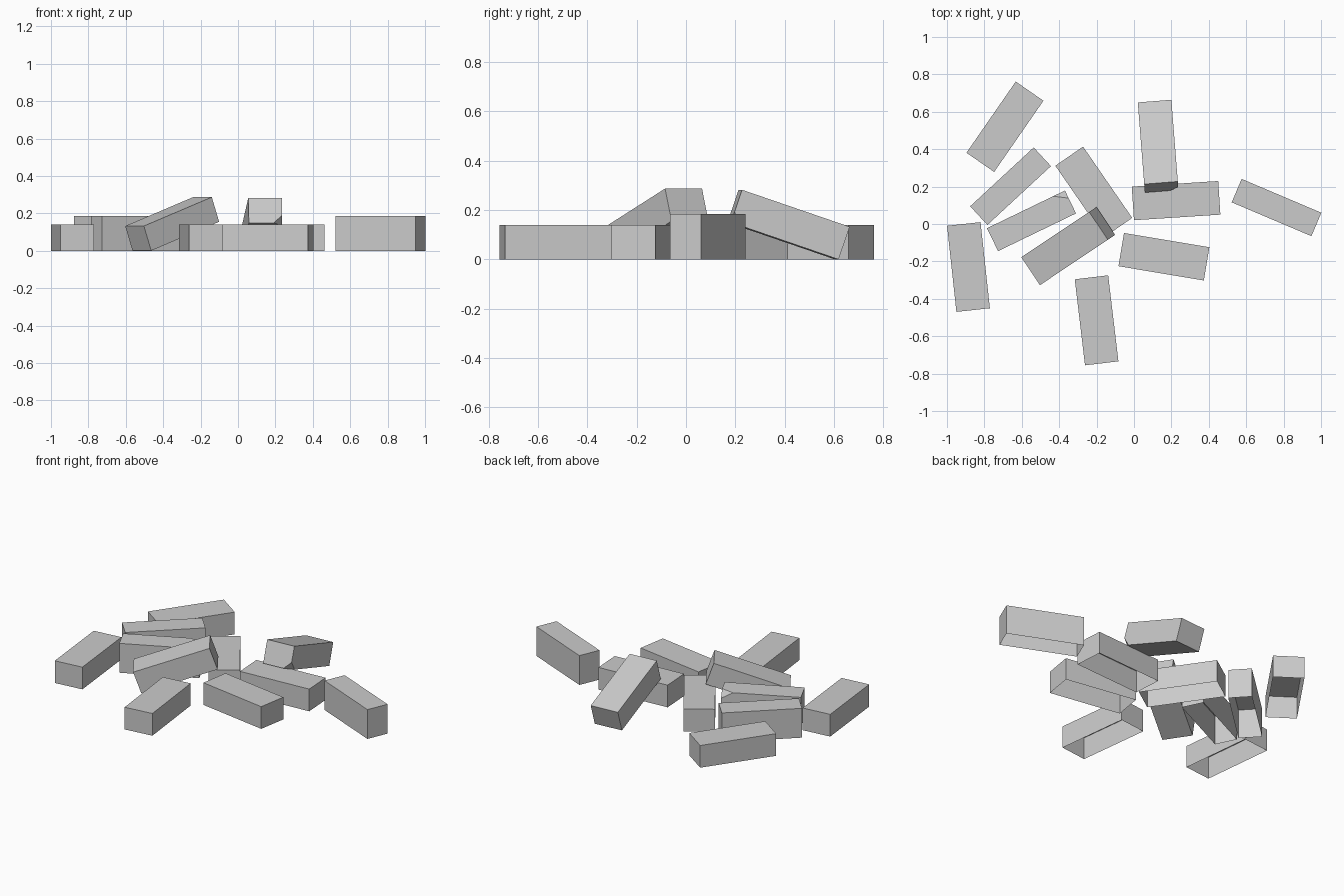
import bpy, bmesh
from math import radians
from mathutils import Vector, Matrix

cube = bpy.data.objects.get("Cube")
if cube:
    bpy.data.objects.remove(cube, do_unlink=True)

GREY = (0.6, 0.6, 0.6, 1)
mat = bpy.data.materials.new("brick_grey")
mat.use_nodes = True
mat.diffuse_color = GREY
mat.node_tree.nodes["Principled BSDF"].inputs["Base Color"].default_value = GREY

LENGTH, WIDTH, THICK = 0.463, 0.18, 0.14


def brick(name, x, y, angle, z=None, tilt=0, on_side=False, chip=None):
    """Brick centred on x, y; angle is its heading, tilt lifts its leading end."""
    w, h = (0.136, 0.185) if on_side else (WIDTH, THICK)
    size = Vector((LENGTH, w, h))
    bm = bmesh.new()
    bmesh.ops.create_cube(bm, size=1, matrix=Matrix.Diagonal((*size, 1)))
    # Broken corner: slice one corner off and close the cut
    if chip:
        signs, cuts = chip
        corner = Vector(s * d / 2 for s, d in zip(signs, size))
        normal = Vector(s / c for s, c in zip(signs, cuts)).normalized()
        point = corner - Vector((signs[0] * cuts[0], 0, 0))
        bmesh.ops.bisect_plane(bm, geom=bm.verts[:] + bm.edges[:] + bm.faces[:],
                               plane_co=point, plane_no=normal, clear_outer=True)
        bmesh.ops.holes_fill(bm, edges=[e for e in bm.edges if e.is_boundary])
    bmesh.ops.recalc_face_normals(bm, faces=bm.faces[:])
    # Bricks lying flat are open underneath
    if not tilt:
        under = [f for f in bm.faces if f.normal.z < -0.99]
        bmesh.ops.delete(bm, geom=under, context='FACES')
    mesh = bpy.data.meshes.new(name)
    bm.to_mesh(mesh)
    bm.free()
    mesh.materials.append(mat)
    obj = bpy.data.objects.new(name, mesh)
    bpy.context.collection.objects.link(obj)
    obj.matrix_world = (Matrix.Translation((x, y, h / 2 if z is None else z))
                        @ Matrix.Rotation(radians(angle), 4, 'Z')
                        @ Matrix.Rotation(radians(-tilt), 4, 'Y'))
    return obj


# Bricks lying flat
brick("back_right_brick", -0.69, 0.52, 55.3)
brick("right_end_brick", -0.885, -0.23, -83.8)
brick("middle_brick", -0.215, 0.172, -55.4)
brick("left_support_brick", 0.225, 0.125, 3.7)
brick("front_left_brick", 0.16, -0.175, -9.5)
brick("front_brick", -0.2, -0.515, -83.2)

# Bricks standing on their narrow side
brick("right_upper_brick", -0.66, 0.202, 42.8, on_side=True)
brick("right_chipped_brick", -0.548, 0.017, 25.8, on_side=True,
      chip=((1, 1, 1), (0.07, 0.045, 0.04)))
brick("left_end_brick", 0.762, 0.088, -23, on_side=True)

# Bricks leaning on others
brick("leaning_front_brick", -0.352, -0.118, 33.7, z=0.144, tilt=19.5)
brick("leaning_back_brick", 0.129, 0.416, -85.5, z=0.141, tilt=18.9,
      chip=((1, 1, -1), (0.05, 0.045, 0.045)))
